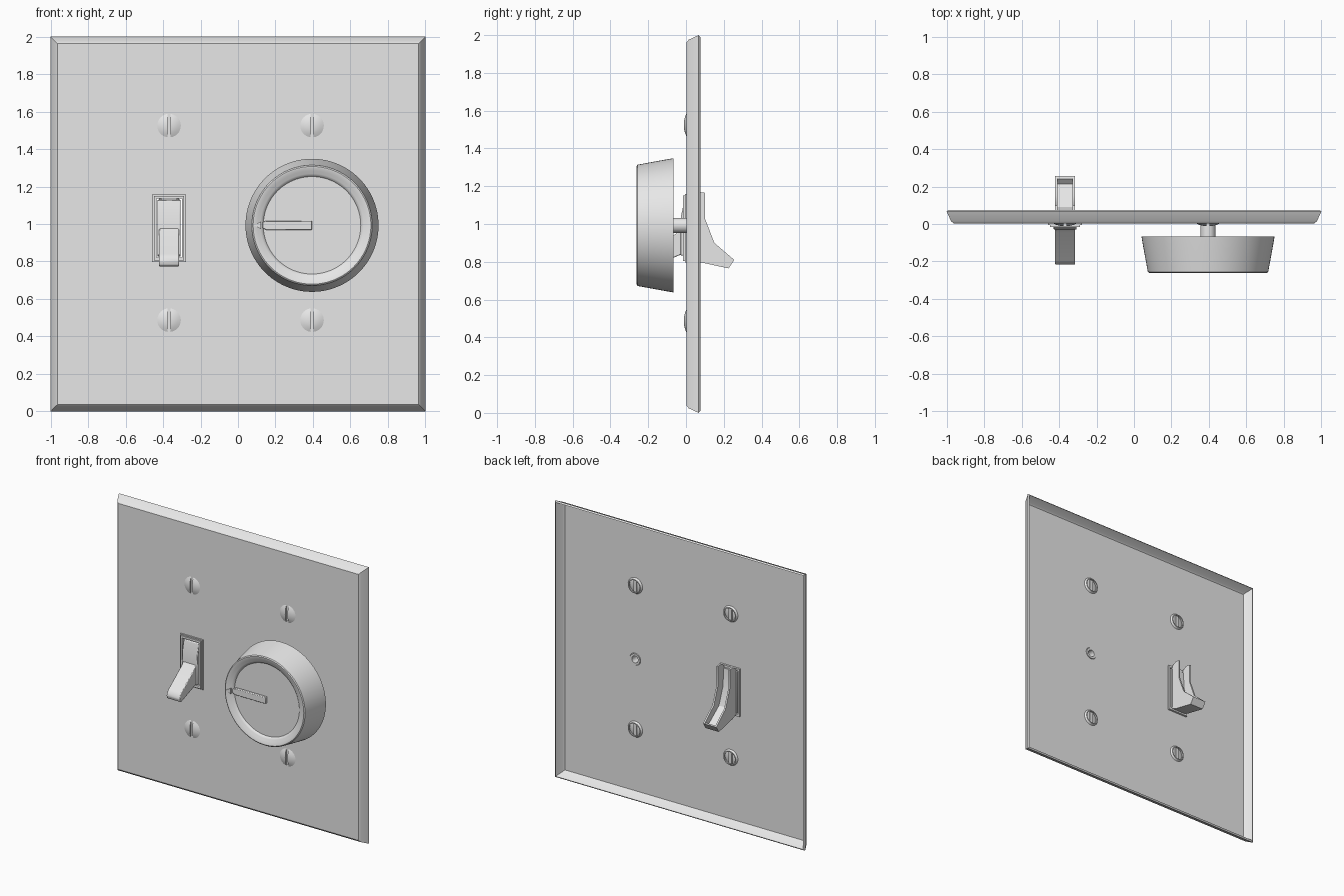
import bpy, bmesh, math
from mathutils import Vector, Matrix

if "Cube" in bpy.data.objects:
    bpy.data.objects.remove(bpy.data.objects["Cube"], do_unlink=True)

grey = bpy.data.materials.new("light_grey")
grey.use_nodes = True
grey.diffuse_color = (0.8, 0.8, 0.8, 1)
grey.node_tree.nodes["Principled BSDF"].inputs["Base Color"].default_value = (0.8, 0.8, 0.8, 1)

parts = []
SWITCH_X, DIAL_X, MID_Z = -0.368, 0.395, 0.993
SCREW_Z = (0.487, 1.525)


def finish(name, bm, bevel=0):
    bmesh.ops.remove_doubles(bm, verts=bm.verts, dist=1e-5)
    bmesh.ops.recalc_face_normals(bm, faces=bm.faces)
    me = bpy.data.meshes.new(name)
    bm.to_mesh(me)
    bm.free()
    me.materials.append(grey)
    ob = bpy.data.objects.new(name, me)
    bpy.context.collection.objects.link(ob)
    if bevel:
        m = ob.modifiers.new("bevel", 'BEVEL')
        m.width, m.segments = bevel, 2
    parts.append(ob)
    return ob


def box(name, lo, hi, bevel=0):
    lo, hi = Vector(lo), Vector(hi)
    bm = bmesh.new()
    bmesh.ops.create_cube(bm, size=1, matrix=Matrix.Translation((lo + hi) / 2)
                          @ Matrix.Diagonal((*(hi - lo), 1)))
    return finish(name, bm, bevel)


def revolve(name, profile, x, z, steps=64):
    """Turn (radius, y) points around a front-to-back axis."""
    bm = bmesh.new()
    vs = [bm.verts.new((x + r, y, z)) for r, y in profile]
    es = [bm.edges.new(p) for p in zip(vs, vs[1:])]
    bmesh.ops.spin(bm, geom=vs + es, cent=(x, 0, z), axis=(0, 1, 0),
                   angle=math.tau, steps=steps, use_duplicate=False)
    return finish(name, bm)


def extrude(name, outline, axis_vec, bevel=0):
    """Extrude a flat outline of 3D points along a vector."""
    bm = bmesh.new()
    face = bm.faces.new([bm.verts.new(p) for p in outline])
    geo = bmesh.ops.extrude_face_region(bm, geom=[face], use_keep_orig=True)
    bmesh.ops.translate(bm, vec=axis_vec,
                        verts=[g for g in geo["geom"] if isinstance(g, bmesh.types.BMVert)])
    return finish(name, bm, bevel)


def side_profile(name, yz, x, width, bevel=0):
    return extrude(name, [(x - width / 2, y, z) for y, z in yz], (width, 0, 0), bevel)


def cut(ob, cutter):
    m = ob.modifiers.new("cut", 'BOOLEAN')
    m.operation, m.object, m.solver = 'DIFFERENCE', cutter, 'EXACT'
    bpy.context.view_layer.objects.active = ob
    for mod in list(ob.modifiers):
        bpy.ops.object.modifier_apply(modifier=mod.name)
    parts.remove(cutter)
    bpy.data.objects.remove(cutter, do_unlink=True)


# Wall plate: flared shell, open at the back
bm = bmesh.new()
rings = [[bm.verts.new((sx * h, y, 1 + sz * h))
          for sx, sz in ((-1, -1), (1, -1), (1, 1), (-1, 1))]
         for h, y in ((1.0, 0.067), (0.976, 0.015), (0.962, 0.003))]
for a, b in zip(rings, rings[1:]):
    for i in range(4):
        j = (i + 1) % 4
        bm.faces.new((a[i], a[j], b[j], b[i]))
bm.faces.new(rings[-1])
plate = finish("wall_plate", bm)
shell = plate.modifiers.new("shell", 'SOLIDIFY')
shell.thickness, shell.offset, shell.use_even_offset = 0.012, -1, True

# Openings in the plate
cut(plate, box("switch_cutter", (SWITCH_X - 0.075, -0.1, 0.81),
               (SWITCH_X + 0.075, 0.1, 1.145)))
cut(plate, revolve("shaft_cutter", [(0, -0.1), (0.043, -0.1), (0.043, 0.1), (0, 0.1)],
                   DIAL_X, MID_Z, 32))

# Slotted screws, each in a flared collar behind the plate
for side, x in (("right", SWITCH_X), ("left", DIAL_X)):
    for level, z in zip(("lower", "upper"), SCREW_Z):
        cut(plate, revolve("hole_cutter", [(0, -0.1), (0.05, -0.1), (0.05, 0.1), (0, 0.1)],
                           x, z, 32))
        revolve(f"{side}_{level}_collar",
                [(0.06, 0.012), (0.05, 0.028), (0.043, 0.028), (0.048, 0.008), (0.06, 0.012)],
                x, z, 32)
        screw = revolve(f"{side}_{level}_screw",
                        [(0, -0.012), (0.025, -0.010), (0.045, -0.005), (0.063, 0.003),
                         (0.048, 0.012), (0, 0.012)], x, z, 32)
        cut(screw, box("slot_cutter", (x - 0.009, -0.1, z - 0.1), (x + 0.009, 0.004, z + 0.1)))
        box(f"{side}_{level}_screw_rib", (x - 0.012, 0.011, z - 0.042),
            (x + 0.012, 0.02, z + 0.042))

# Rotary dial with dished face
revolve("dial_knob",
        [(0, -0.067), (0.355, -0.067), (0.346, -0.12), (0.321, -0.256), (0.314, -0.261),
         (0.305, -0.26), (0.29, -0.252), (0.275, -0.247), (0.265, -0.241), (0.26, -0.233),
         (0, -0.233)], DIAL_X, MID_Z, 96)
revolve("dial_shaft", [(0.025, -0.07), (0.04, -0.07), (0.04, 0.02), (0.025, 0.02),
                       (0.025, -0.07)], DIAL_X, MID_Z, 32)
extrude("dial_pointer",
        [(DIAL_X, -0.23, MID_Z - 0.024), (DIAL_X, -0.23, MID_Z + 0.024),
         (0.15, -0.23, MID_Z + 0.024), (0.13, -0.23, MID_Z + 0.015),
         (0.13, -0.23, MID_Z - 0.015), (0.15, -0.23, MID_Z - 0.024)], (0, -0.02, 0), 0.004)
extrude("dial_arrow", [(0.085, -0.25, MID_Z), (0.122, -0.25, MID_Z + 0.02),
                       (0.122, -0.25, MID_Z - 0.02)], (0, -0.012, 0))

# Stepped bezel around the switch
for name, half, low, high, front, back in (("outer_bezel", 0.09, 0.797, 1.158, -0.006, 0.003),
                                           ("inner_bezel", 0.08, 0.805, 1.15, -0.015, 0.03)):
    bezel = box(name, (SWITCH_X - half, front, low), (SWITCH_X + half, back, high))
    cut(bezel, box("bezel_cutter", (SWITCH_X - 0.068, -0.1, 0.822),
                   (SWITCH_X + 0.068, 0.1, 1.135)))

# Switch body and handle
side_profile("switch_rocker", [(0.03, 1.13), (-0.008, 1.125), (-0.025, 1.05), (-0.03, 0.96),
                               (-0.03, 0.835), (0.03, 0.825)], SWITCH_X, 0.122, 0.004)
side_profile("switch_handle", [(-0.01, 1.0), (-0.045, 0.955), (-0.195, 0.84), (-0.212, 0.822),
                               (-0.218, 0.8), (-0.212, 0.78), (-0.195, 0.773), (-0.07, 0.82),
                               (-0.01, 0.845)], SWITCH_X, 0.106, 0.005)

# Rear channel: two cheeks, curved web and closed bottom
cheek = [(0.0, 1.13), (0.065, 1.17), (0.1, 1.165), (0.1, 1.03), (0.15, 0.9),
         (0.255, 0.81), (0.225, 0.765), (0.065, 0.8), (0.0, 0.83)]
for side, s in (("right", -1), ("left", 1)):
    side_profile(f"{side}_switch_cheek", cheek, SWITCH_X + s * 0.047, 0.012)
side_profile("switch_web", [(0.02, 1.13), (0.035, 1.13), (0.045, 1.0), (0.09, 0.88),
                            (0.215, 0.785), (0.205, 0.775), (0.07, 0.86), (0.025, 1.0)],
             SWITCH_X, 0.09)
side_profile("switch_bottom", [(0.0, 0.83), (0.065, 0.8), (0.225, 0.765), (0.255, 0.81),
                               (0.24, 0.812), (0.21, 0.785), (0.065, 0.82), (0.0, 0.85)],
             SWITCH_X, 0.09)

# Smooth the curved surfaces, keeping hard edges
bpy.ops.object.select_all(action='DESELECT')
for ob in parts:
    ob.select_set(True)
bpy.context.view_layer.objects.active = plate
bpy.ops.object.shade_smooth_by_angle(angle=math.radians(32))
